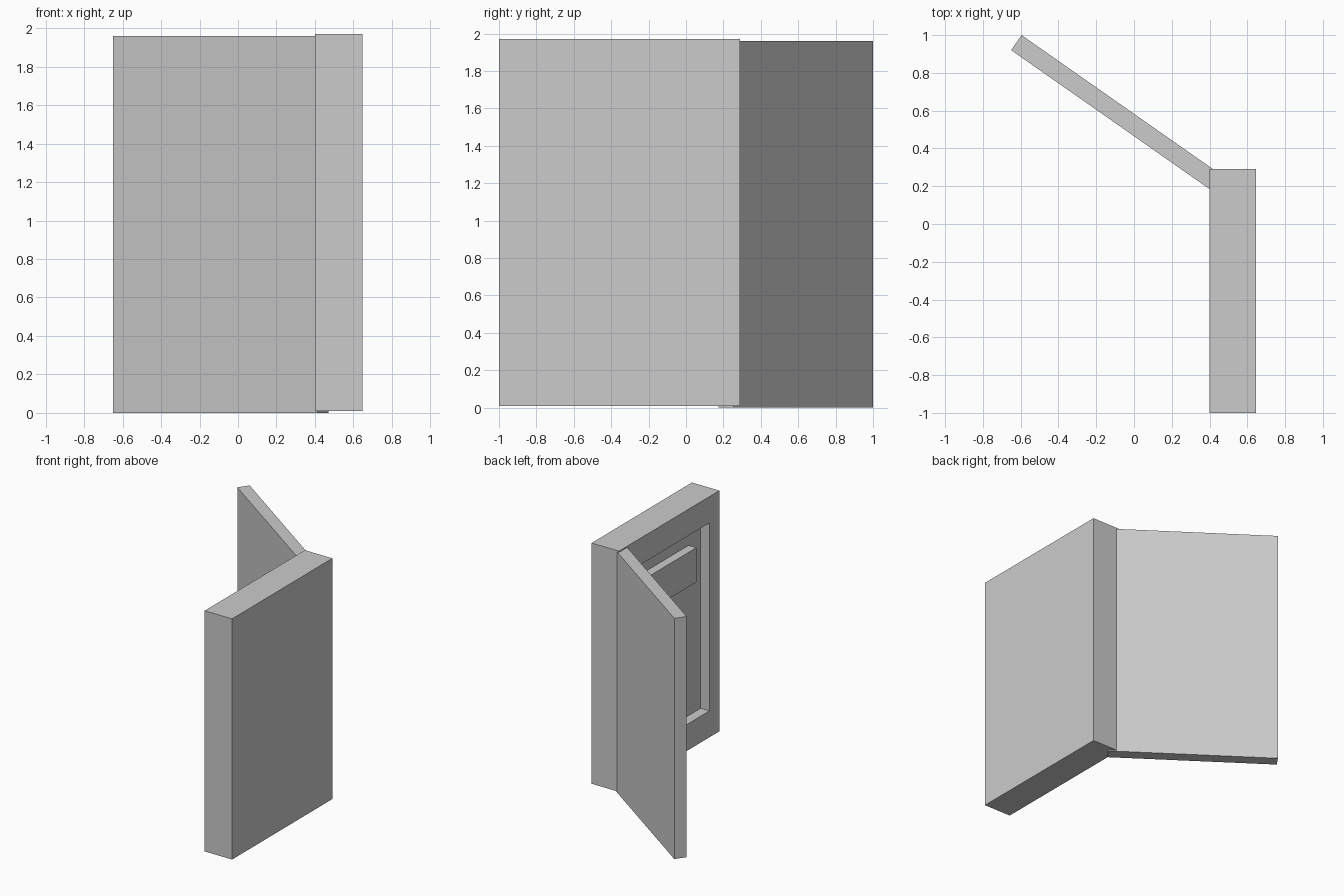
import bpy, bmesh
from math import radians
from mathutils import Matrix, Vector

if "Cube" in bpy.data.objects:
    bpy.data.objects.remove(bpy.data.objects["Cube"])


def finish(bm, name):
    bmesh.ops.recalc_face_normals(bm, faces=bm.faces)
    mesh = bpy.data.meshes.new(name)
    bm.to_mesh(mesh)
    bm.free()
    obj = bpy.data.objects.new(name, mesh)
    bpy.context.collection.objects.link(obj)
    return obj


def box(lo, hi):
    lo, hi = Vector(lo), Vector(hi)
    bm = bmesh.new()
    bmesh.ops.create_cube(bm, size=1, matrix=Matrix.Translation((lo + hi) / 2)
                          @ Matrix.Diagonal((*(hi - lo), 1)))
    return bm


# Cabinet: slab with a shallow recess sunk into its -x face
bm = box((0.40, -1.0, 0.01), (0.647, 0.29, 1.97))
bm.normal_update()
face = min(bm.faces, key=lambda f: f.calc_center_median().x)
mid = face.calc_center_median()
bmesh.ops.inset_individual(bm, faces=[face], thickness=0.1)
for v in face.verts:
    v.co.y = mid.y + (0.518 if v.co.y > mid.y else -0.518)
    v.co.z = mid.z + (0.765 if v.co.z > mid.z else -0.765)
sunk = bmesh.ops.extrude_discrete_faces(bm, faces=[face])["faces"][0]
bmesh.ops.translate(bm, verts=sunk.verts, vec=(0.08, 0, 0))
finish(bm, "cabinet")

# Raised block on the back wall of the recess
finish(box((0.41, -0.72, 1.33), (0.48, 0.01, 1.61)), "inner_block")

# Door: thin slab swung open, its hinge end set into the cabinet edge
door = finish(box((0, -0.097, 0), (1.30, 0, 1.96)), "door")
door.location = (-0.595, 1.0, 0)
door.rotation_euler.z = radians(-35)
